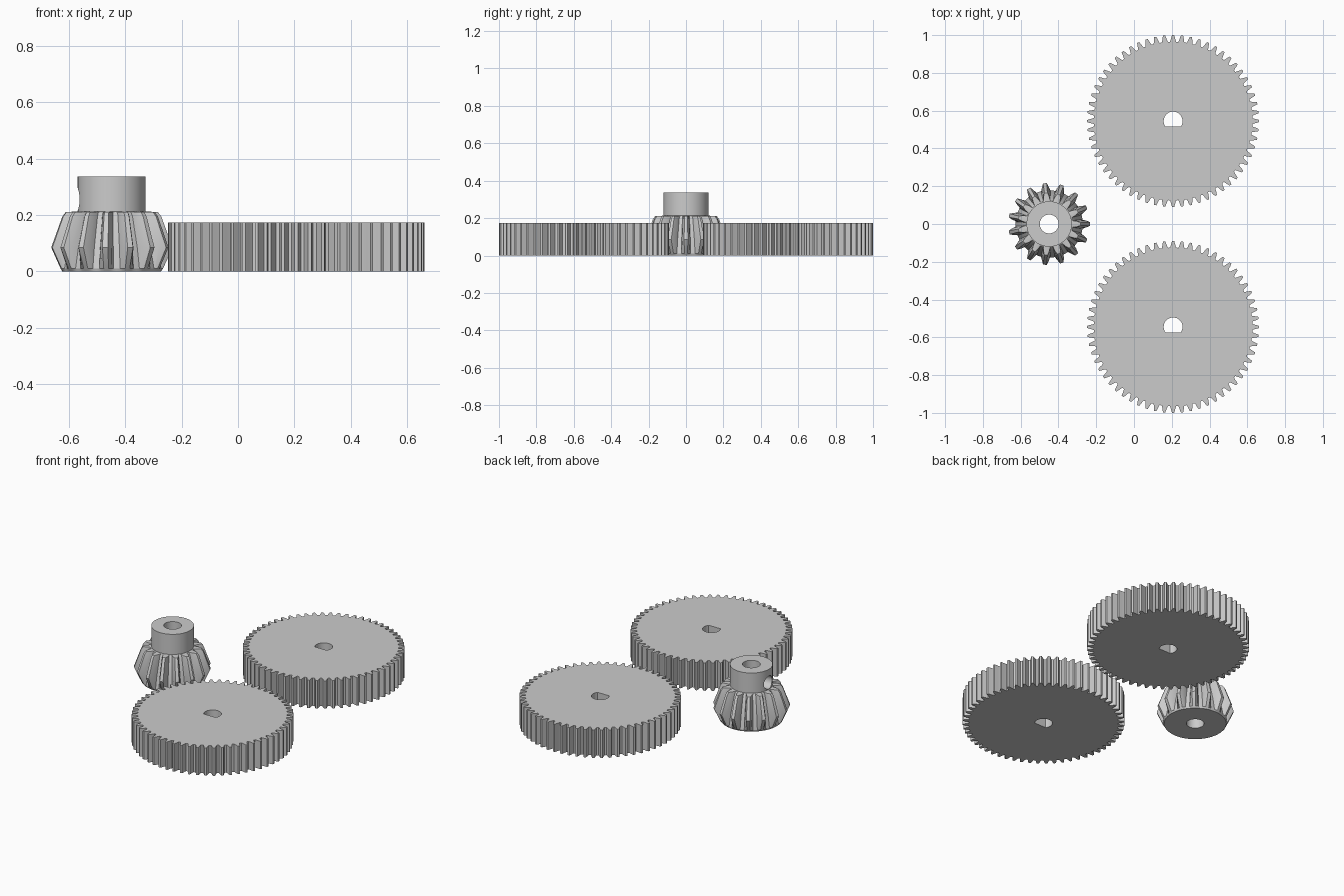
import bpy, bmesh, math
from math import pi, sin, cos

if "Cube" in bpy.data.objects:
    bpy.data.objects.remove(bpy.data.objects["Cube"])

steel = bpy.data.materials.new("plain grey")
steel.diffuse_color = (0.6, 0.6, 0.6, 1)
steel.use_nodes = True
steel.node_tree.nodes["Principled BSDF"].inputs["Base Color"].default_value = steel.diffuse_color


def add_object(name, bm, location):
    bmesh.ops.recalc_face_normals(bm, faces=bm.faces[:])
    mesh = bpy.data.meshes.new(name)
    bm.to_mesh(mesh)
    bm.free()
    mesh.materials.append(steel)
    obj = bpy.data.objects.new(name, mesh)
    obj.location = location
    bpy.context.collection.objects.link(obj)
    return obj


def smooth(obj):
    bpy.ops.object.select_all(action='DESELECT')
    obj.select_set(True)
    bpy.context.view_layer.objects.active = obj
    bpy.ops.object.shade_smooth_by_angle(angle=math.radians(25))


def tooth_ring(count, root, tip, shape):
    """Outline of a toothed wheel; shape holds (share of pitch, share of depth)."""
    pts = []
    for i in range(count):
        for f, d in shape:
            a = (i + f) * 2 * pi / count
            r = root + (tip - root) * d
            pts.append((r * cos(a), r * sin(a)))
    return pts


def circle(n, r, start=0.0):
    return [(r * cos(start + 2 * pi * i / n), r * sin(start + 2 * pi * i / n)) for i in range(n)]


# Spur gears: toothed disc with a D-shaped bore
SPUR = [(-.37, 0), (-.29, .25), (-.22, .6), (-.12, 1), (.12, 1), (.22, .6), (.29, .25), (.37, 0)]


def spur_gear(name, location):
    bm = bmesh.new()
    edges = []
    flat = math.asin(-0.6)
    arc = pi - 2 * flat
    bore = [(0.05 * cos(flat + arc * i / 32), 0.05 * sin(flat + arc * i / 32)) for i in range(33)]
    for loop in (tooth_ring(60, 0.42, 0.455, SPUR), bore):
        vs = [bm.verts.new((x, y, 0)) for x, y in loop]
        edges += [bm.edges.new((vs[i - 1], vs[i])) for i in range(len(vs))]
    bmesh.ops.triangle_fill(bm, edges=edges, use_beauty=True)
    ext = bmesh.ops.extrude_face_region(bm, geom=bm.faces[:])
    top = [g for g in ext["geom"] if isinstance(g, bmesh.types.BMVert)]
    bmesh.ops.translate(bm, verts=top, vec=(0, 0, 0.173))
    smooth(add_object(name, bm, location))


spur_gear("back_spur_gear", (0.207, 0.545, 0))
spur_gear("front_spur_gear", (0.207, -0.545, 0))

# Bevel pinion: toothed rings lofted into a round hub and down through the bore
BEVEL = [(-.5, 0), (-.34, 0), (-.24, .55), (-.11, 1), (.11, 1), (.24, .55), (.34, 0)]
N = 15 * len(BEVEL)
START = -pi / 15
rings = [(circle(N, 0.05, START), 0), (circle(N, 0.175, START), 0)]
for z, root, tip in ((0.01, .178, .183), (0.085, .164, .217), (0.195, .134, .177), (0.211, .124, .165)):
    rings.append((tooth_ring(15, root, tip, BEVEL), z))
for r, z in ((0.12, 0.213), (0.12, 0.338), (0.05, 0.338)):
    rings.append((circle(N, r, START), z))

bm = bmesh.new()
loops = [[bm.verts.new((x, y, z)) for x, y in pts] for pts, z in rings]
for k in range(len(loops)):
    a, b = loops[k - 1], loops[k]
    for i in range(N):
        bm.faces.new((a[i - 1], a[i], b[i], b[i - 1]))
pinion = add_object("bevel_pinion", bm, (-0.449, 0, 0))

# Set screw hole through one side of the hub
bpy.ops.mesh.primitive_cylinder_add(vertices=32, radius=0.04, depth=0.2,
                                    location=(-0.559, 0, 0.256), rotation=(0, pi / 2, 0))
cutter = bpy.context.object
cutter.name = "screw_hole_cutter"
cutter.hide_render = True
cut = pinion.modifiers.new("screw_hole", 'BOOLEAN')
cut.operation = 'DIFFERENCE'
cut.solver = 'EXACT'
cut.object = cutter
bpy.ops.object.select_all(action='DESELECT')
pinion.select_set(True)
bpy.context.view_layer.objects.active = pinion
bpy.ops.object.modifier_apply(modifier="screw_hole")
bpy.data.objects.remove(cutter)
smooth(pinion)
